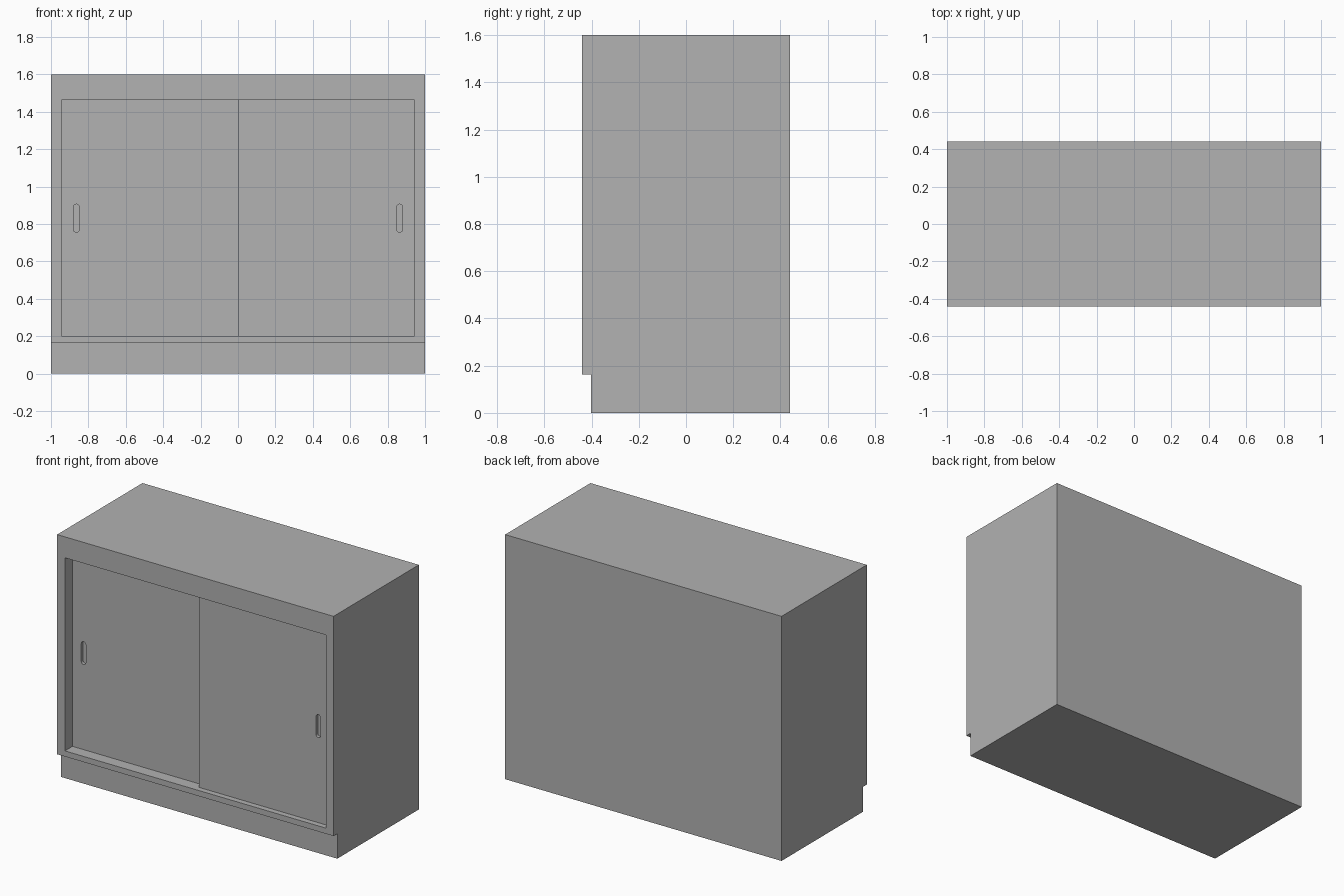
import bpy, bmesh, math
from mathutils import Vector

cube = bpy.data.objects.get("Cube")
if cube:
    bpy.data.objects.remove(cube, do_unlink=True)

# Material
grey = bpy.data.materials.new("plain_grey")
grey.use_nodes = True
colour = (0.445, 0.445, 0.445, 1)
grey.diffuse_color = colour
grey.node_tree.nodes["Principled BSDF"].inputs["Base Color"].default_value = colour

W, D, H = 1.0, 0.441, 1.6           # half width, half depth, height
KICK_Z, KICK_Y = 0.163, -0.402      # toe kick
OPEN_X, OPEN_LO, OPEN_HI = 0.944, 0.2, 1.463
FRONT_DOOR, BACK_DOOR, THICK = -D + 0.037, -D + 0.078, 0.038


def prism(name, points, direction):
    """Extrude a closed outline of 3D points along a direction."""
    bm = bmesh.new()
    face = bm.faces.new([bm.verts.new(p) for p in points])
    new = bmesh.ops.extrude_face_region(bm, geom=[face])["geom"]
    moved = [v for v in new if isinstance(v, bmesh.types.BMVert)]
    bmesh.ops.translate(bm, vec=Vector(direction), verts=moved)
    bmesh.ops.recalc_face_normals(bm, faces=bm.faces)
    mesh = bpy.data.meshes.new(name)
    bm.to_mesh(mesh)
    bm.free()
    mesh.materials.append(grey)
    obj = bpy.data.objects.new(name, mesh)
    bpy.context.collection.objects.link(obj)
    return obj


def box(name, x0, x1, y0, y1, z0, z1):
    outline = [(x0, y0, z0), (x1, y0, z0), (x1, y0, z1), (x0, y0, z1)]
    return prism(name, outline, (0, y1 - y0, 0))


def cut(obj, cutter):
    """Subtract the cutter, bake the result and delete the cutter."""
    mod = obj.modifiers.new("cut", "BOOLEAN")
    mod.operation = "DIFFERENCE"
    mod.solver = "EXACT"
    mod.object = cutter
    bpy.context.view_layer.update()
    graph = bpy.context.evaluated_depsgraph_get()
    baked = bpy.data.meshes.new_from_object(obj.evaluated_get(graph))
    obj.modifiers.clear()
    obj.data = baked
    bpy.data.objects.remove(cutter, do_unlink=True)


# Carcass with toe kick, hollowed through the front opening
profile = [(KICK_Y, 0), (D, 0), (D, H), (-D, H), (-D, KICK_Z), (KICK_Y, KICK_Z)]
carcass = prism("cabinet_body", [(-W, y, z) for y, z in profile], (2 * W, 0, 0))
cut(carcass, box("opening_cutter", -OPEN_X, OPEN_X, -D - 0.1, D - 0.04, OPEN_LO, OPEN_HI))


# Sliding doors with a rounded finger slot sunk into each
def door(name, x0, x1, y, slot_x):
    panel = box(name, x0, x1, y, y + THICK, OPEN_LO, OPEN_HI)
    radius, reach, centre = 0.0165, 0.0585, 0.831
    outline = []
    for end, start in ((1, 0), (-1, math.pi)):
        for i in range(9):
            a = start + math.pi * i / 8
            outline.append((slot_x + radius * math.cos(a), y - 0.02,
                            centre + end * reach + radius * math.sin(a)))
    cut(panel, prism("slot_cutter", outline, (0, 0.04, 0)))


door("left_sliding_door", 0, OPEN_X, FRONT_DOOR, 0.864)
door("right_sliding_door", -OPEN_X, 0.04, BACK_DOOR, -0.864)
